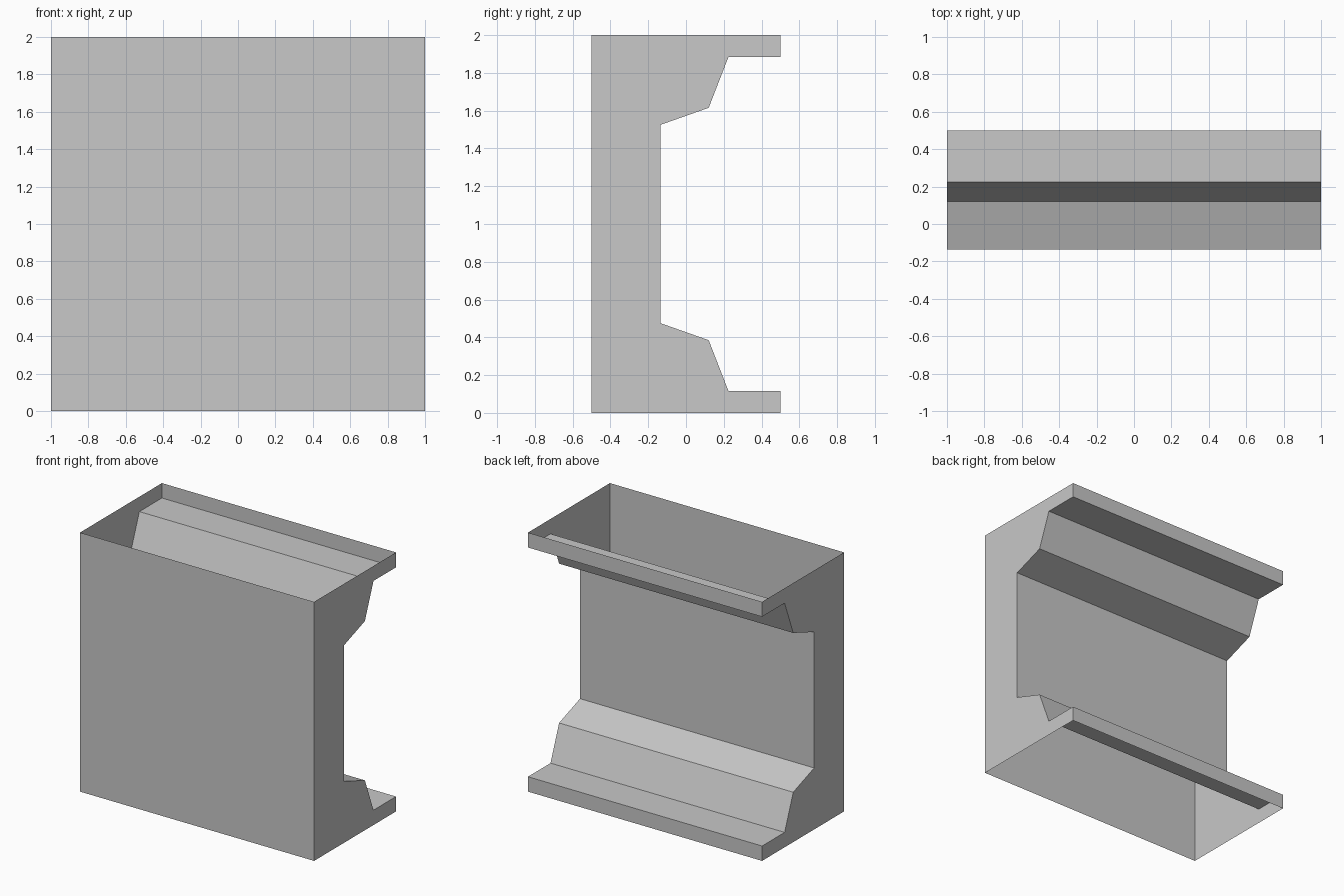
import bpy, bmesh

default = bpy.data.objects.get("Cube")
if default:
    bpy.data.objects.remove(default, do_unlink=True)

HALF_WIDTH = 1.0
HEIGHT = 2.0
FRONT_Y = -0.5

# One plain grey for the whole shell
grey = bpy.data.materials.new("plain_grey")
grey.use_nodes = True
colour = (0.58, 0.58, 0.58, 1.0)
grey.diffuse_color = colour
grey.node_tree.nodes["Principled BSDF"].inputs["Base Color"].default_value = colour


def add_object(name, bm):
    mesh = bpy.data.meshes.new(name)
    bm.to_mesh(mesh)
    bm.free()
    mesh.materials.append(grey)
    obj = bpy.data.objects.new(name, mesh)
    bpy.context.collection.objects.link(obj)
    return obj


# Lower half of the stepped back profile (y, z), mirrored for the upper half
lower = [(0.5, 0.0), (0.5, 0.115), (0.225, 0.115), (0.12, 0.385), (-0.135, 0.475)]
back = lower + [(y, HEIGHT - z) for y, z in reversed(lower)]


def strip(name, profile):
    """Sweep an open profile across the width as flat faces."""
    bm = bmesh.new()
    left = [bm.verts.new((HALF_WIDTH, y, z)) for y, z in profile]
    right = [bm.verts.new((-HALF_WIDTH, y, z)) for y, z in profile]
    for i in range(len(profile) - 1):
        bm.faces.new((left[i], right[i], right[i + 1], left[i + 1]))
    return add_object(name, bm)


def side(name, x):
    """Flat end wall cut to the profile, facing outward."""
    bm = bmesh.new()
    outline = back + [(FRONT_Y, HEIGHT), (FRONT_Y, 0.0)]
    if x < 0:
        outline = outline[::-1]
    bm.faces.new([bm.verts.new((x, y, z)) for y, z in outline])
    return add_object(name, bm)


# Open-topped and open-bottomed shell
strip("front_panel", [(FRONT_Y, HEIGHT), (FRONT_Y, 0.0)])
strip("stepped_back", back)
side("left_wall", HALF_WIDTH)
side("right_wall", -HALF_WIDTH)
